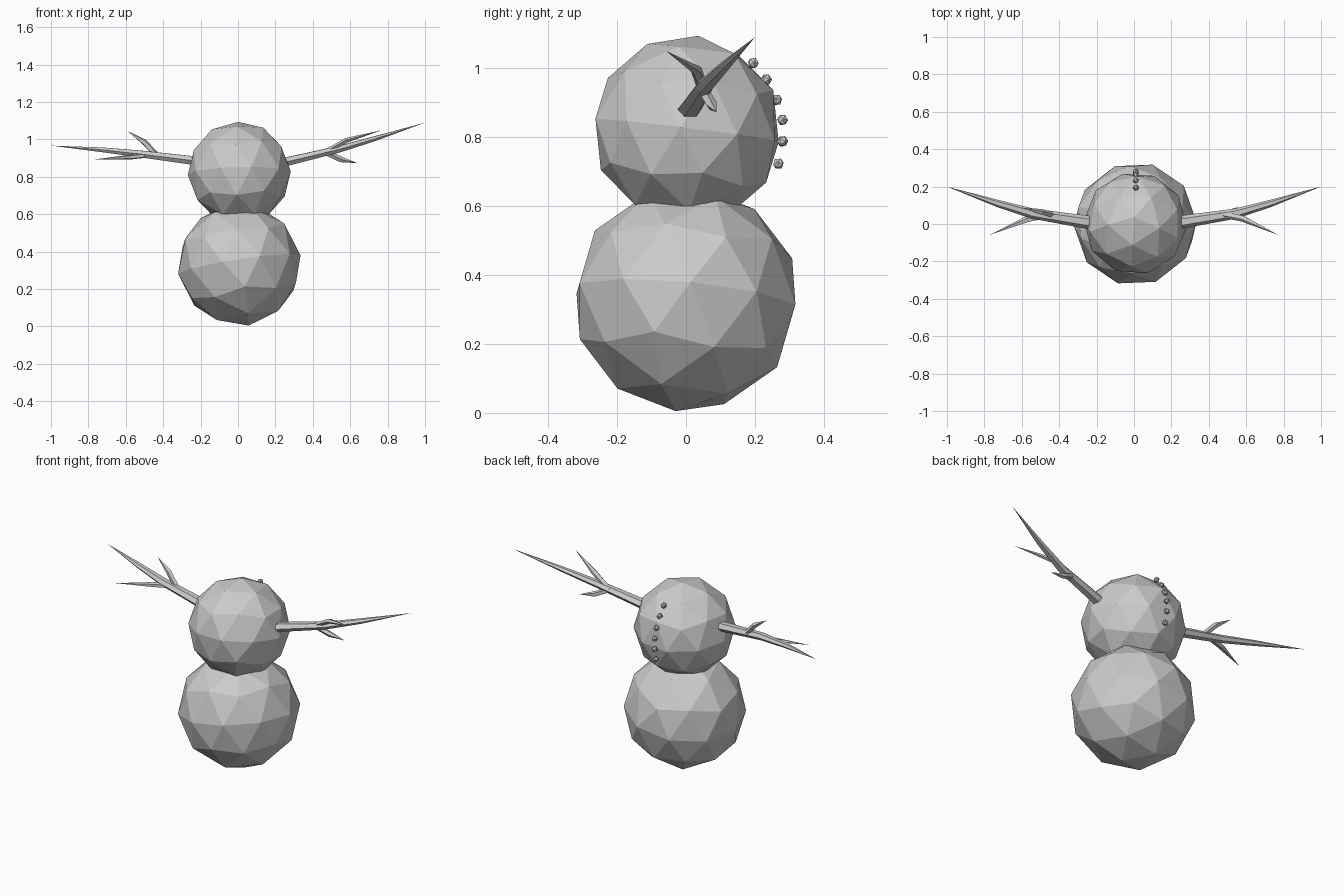
import bpy, bmesh, math
from mathutils import Vector, Quaternion

if "Cube" in bpy.data.objects:
    bpy.data.objects.remove(bpy.data.objects["Cube"])


def finish(bm, name):
    mesh = bpy.data.meshes.new(name)
    bmesh.ops.recalc_face_normals(bm, faces=bm.faces)
    bm.to_mesh(mesh)
    bm.free()
    obj = bpy.data.objects.new(name, mesh)
    bpy.context.collection.objects.link(obj)
    return obj


def ball(name, centre, radius, pole=(0, 0, 1), spin=0, subdiv=2):
    # faceted ball, with one vertex pointing along pole
    bm = bmesh.new()
    bmesh.ops.create_icosphere(bm, subdivisions=subdiv, radius=radius)
    obj = finish(bm, name)
    turn = Vector((0, 0, 1)).rotation_difference(Vector(pole))
    obj.rotation_mode = 'QUATERNION'
    obj.rotation_quaternion = turn @ Quaternion((0, 0, 1), math.radians(spin))
    obj.location = centre
    return obj


def twig(bm, path, radii, sides=6, flat=0.75):
    # tapering stick with a pointed end; path has one more point than radii
    pts = [Vector(p) for p in path]
    rings = []
    for i, r in enumerate(radii):
        d = (pts[i + 1] - pts[max(i - 1, 0)]).normalized()
        side = d.cross(Vector((0, 0, 1))).normalized()
        up = side.cross(d)
        ring = []
        for k in range(sides):
            a = 2 * math.pi * k / sides
            ring.append(bm.verts.new(pts[i] + side * r * math.cos(a) + up * r * flat * math.sin(a)))
        rings.append(ring)
    tip = bm.verts.new(pts[-1])
    bm.faces.new(rings[0])
    for k in range(sides):
        j = (k + 1) % sides
        for a, b in zip(rings, rings[1:]):
            bm.faces.new((a[k], a[j], b[j], b[k]))
        bm.faces.new((rings[-1][k], rings[-1][j], tip))


def arm(name, main, fork_a, fork_b):
    bm = bmesh.new()
    twig(bm, main, (0.036, 0.027, 0.019))
    twig(bm, fork_a, (0.018, 0.018), 5)
    twig(bm, fork_b, (0.016, 0.016), 5, 1)
    return finish(bm, name)


# Two stacked snowballs
ball("lower_ball", (0.007, 0, 0.331), 0.331, (-0.05, 0.03, 0.326), 20)
ball("upper_ball", (0.007, 0.003, 0.82), 0.276, (-0.007, 0.033, 0.273), 50)

# Forked stick arms
arm("right_arm",
    [(0.22, 0.005, 0.872), (0.54, 0.055, 0.948), (0.73, 0.11, 1.004), (1.0, 0.2, 1.09)],
    [(0.48, 0.05, 0.94), (0.58, 0.03, 0.995), (0.77, -0.058, 1.05)],
    [(0.46, 0.05, 0.935), (0.55, 0.075, 0.893), (0.64, 0.088, 0.873)])
arm("left_arm",
    [(-0.22, 0.005, 0.885), (-0.54, 0.055, 0.925), (-0.73, 0.11, 0.945), (-1.0, 0.2, 0.967)],
    [(-0.45, 0.05, 0.92), (-0.57, 0.025, 0.906), (-0.77, -0.058, 0.893)],
    [(-0.44, 0.05, 0.92), (-0.5, 0.065, 0.985), (-0.59, 0.085, 1.045)])

# Curved row of pebbles
row = [(0.195, 1.015), (0.233, 0.967), (0.263, 0.908), (0.28, 0.85), (0.28, 0.788), (0.268, 0.723)]
for i, (y, z) in enumerate(row):
    ball(f"pebble_{i + 1}", (0.01, y, z), 0.017, (0.3, 0.5, 1), 25 * i, 1)
